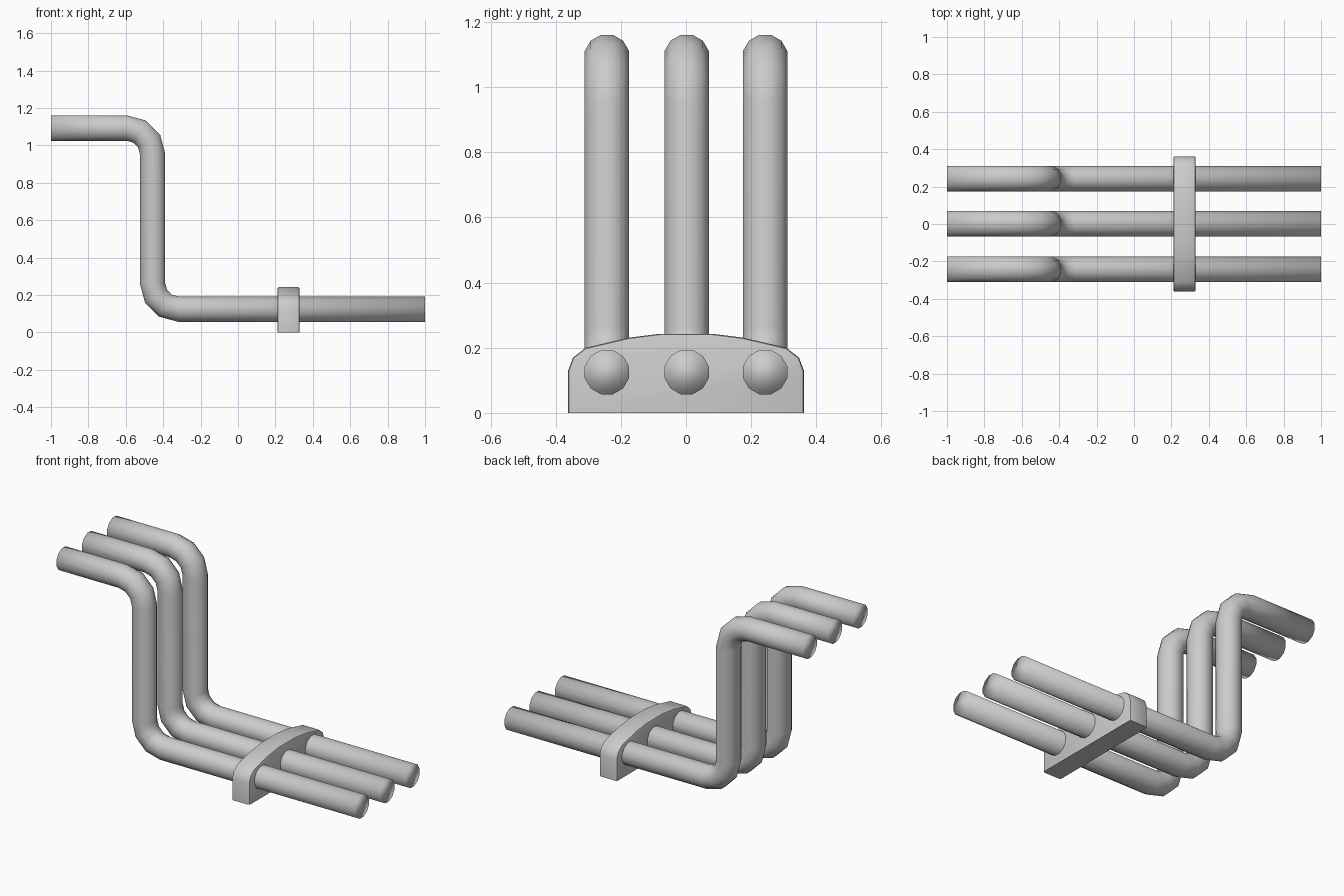
import bpy, bmesh, math

if "Cube" in bpy.data.objects:
    bpy.data.objects.remove(bpy.data.objects["Cube"])

SIDES = 12
R = 0.068 / math.cos(math.pi / SIDES)   # flat sides face up/sideways


def finish(bm, name, smooth_angle=None):
    bmesh.ops.recalc_face_normals(bm, faces=bm.faces)
    me = bpy.data.meshes.new(name)
    bm.to_mesh(me)
    bm.free()
    ob = bpy.data.objects.new(name, me)
    bpy.context.collection.objects.link(ob)
    for p in me.polygons:
        p.use_smooth = True
    if smooth_angle:
        bpy.ops.object.select_all(action='DESELECT')
        ob.select_set(True)
        bpy.context.view_layer.objects.active = ob
        bpy.ops.object.shade_smooth_by_angle(angle=smooth_angle)
    return ob


def pipe_stations():
    # (x, z, heading) along the pipe: upper run, bend, drop, bend, lower run
    bend, steps = 0.138, 3
    out = [(-1.0, 1.093, 0.0)]
    for i in range(steps + 1):
        a = math.pi / 2 * i / steps
        out.append((-0.595 + bend * math.sin(a), 0.955 + bend * math.cos(a), -a))
    for i in range(steps + 1):
        a = math.pi / 2 * (1 - i / steps)
        out.append((-0.319 - bend * math.sin(a), 0.263 - bend * math.cos(a), -a))
    out.append((1.0, 0.125, 0.0))
    return out


def make_pipe(name, y):
    bm = bmesh.new()
    rings = []
    for x, z, h in pipe_stations():
        ring = []
        for k in range(SIDES):
            t = 2 * math.pi * (k + 0.5) / SIDES
            up = R * math.sin(t)
            ring.append(bm.verts.new((x - up * math.sin(h), y + R * math.cos(t),
                                      z + up * math.cos(h))))
        rings.append(ring)
    for a, b in zip(rings, rings[1:]):
        for k in range(SIDES):
            n = (k + 1) % SIDES
            bm.faces.new((a[k], a[n], b[n], b[k]))
    # end caps
    bm.faces.new(rings[0])
    bm.faces.new(rings[-1])
    return finish(bm, name)


# Three parallel bent pipes
for label, y in (("front", -0.243), ("middle", 0.002), ("back", 0.243)):
    make_pipe(f"{label}_pipe", y)

# Arched clamp holding the pipes
half = [(0.362, 0.0), (0.362, 0.13), (0.347, 0.17), (0.308, 0.2),
        (0.175, 0.231), (0.08, 0.243)]
profile = half + [(-y, z) for y, z in reversed(half)]
bm = bmesh.new()
face = bm.faces.new([bm.verts.new((0.21, y, z)) for y, z in profile])
ext = bmesh.ops.extrude_face_region(bm, geom=[face], use_keep_orig=True)
bmesh.ops.translate(bm, vec=(0.12, 0, 0),
                    verts=[g for g in ext["geom"] if isinstance(g, bmesh.types.BMVert)])
# Soften the rims, leaving the base square
rims = [e for e in bm.edges
        if abs(e.verts[0].co.x - e.verts[1].co.x) < 1e-5
        and max(v.co.z for v in e.verts) > 0.01]
bmesh.ops.bevel(bm, geom=rims, offset=0.01, segments=2, profile=0.5, affect='EDGES')
finish(bm, "clamp", math.radians(40))
